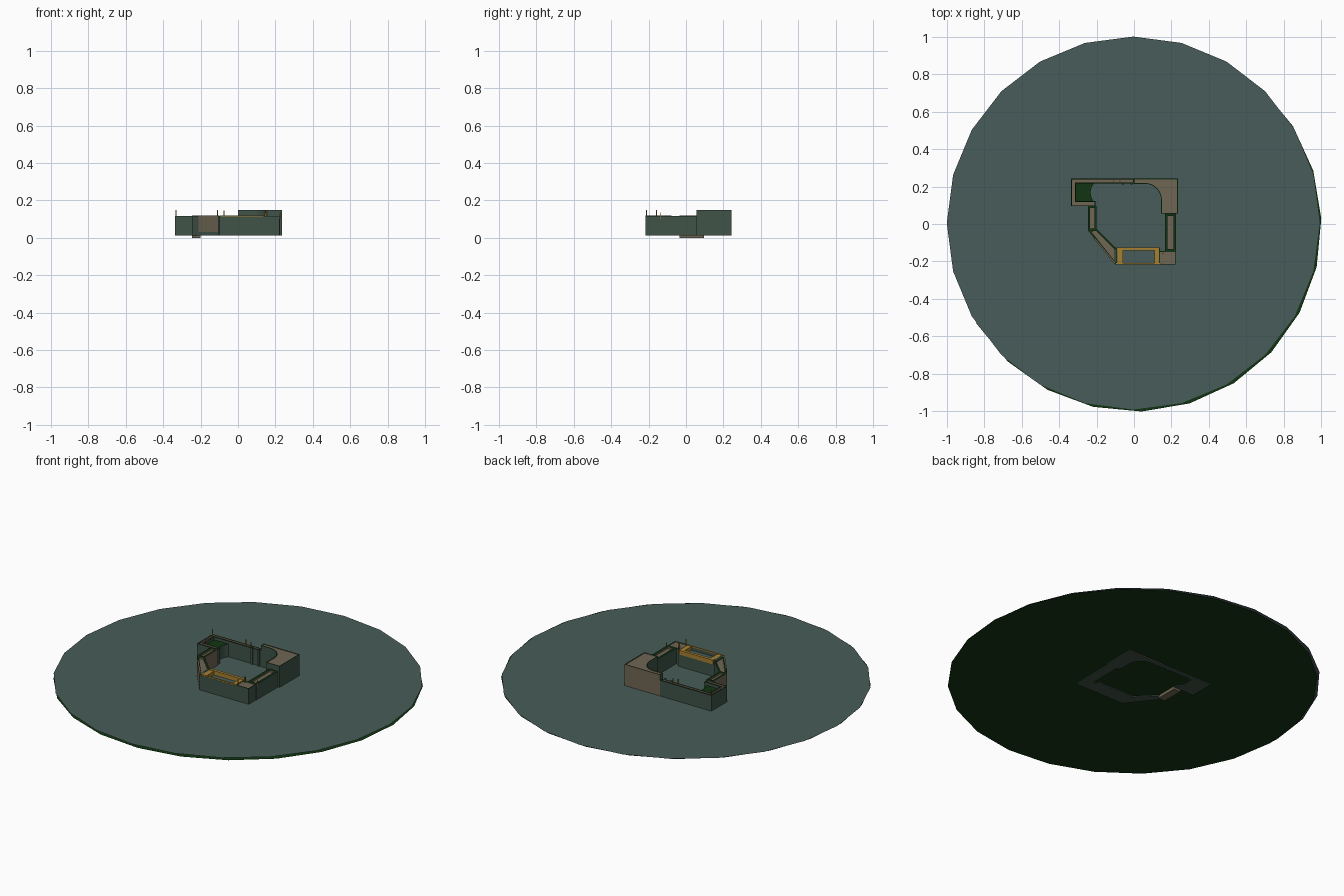
import bpy, bmesh, math

if "Cube" in bpy.data.objects:
    bpy.data.objects.remove(bpy.data.objects["Cube"])

def mat(name, c):
    m = bpy.data.materials.new(name)
    m.diffuse_color = (*c, 1)
    m.use_nodes = True
    m.node_tree.nodes["Principled BSDF"].inputs["Base Color"].default_value = m.diffuse_color
    return m

SLATE = mat("slate ground", (0.065, 0.107, 0.1))
WALL = mat("grey green wall", (0.05, 0.088, 0.066))
GREEN = mat("dark green", (0.006, 0.036, 0.006))
TAN = mat("tan", (0.16, 0.135, 0.09))
GOLD = mat("gold", (0.38, 0.22, 0.03))

def finish(bm, name, mats):
    me = bpy.data.meshes.new(name)
    bm.to_mesh(me)
    bm.free()
    for m in mats:
        me.materials.append(m)
    ob = bpy.data.objects.new(name, me)
    bpy.context.collection.objects.link(ob)
    return ob

def prism(name, pts, z0, z1, side=WALL, top=TAN, rim=0.0, drop=0.01, tan_dir=None):
    """Extruded outline; optional raised rim around a sunken walkway;
    side faces pointing along tan_dir become tan."""
    area = sum(a[0] * b[1] - b[0] * a[1] for a, b in zip(pts, pts[1:] + pts[:1]))
    if area < 0:
        pts = pts[::-1]
    bm = bmesh.new()
    low = [bm.verts.new((x, y, z0)) for x, y in pts]
    high = [bm.verts.new((x, y, z1)) for x, y in pts]
    n = len(pts)
    bm.faces.new(low[::-1])
    cap = bm.faces.new(high)
    for i in range(n):
        j = (i + 1) % n
        bm.faces.new((low[i], low[j], high[j], high[i]))
    bm.normal_update()
    if tan_dir:
        for f in bm.faces:
            if f.normal.x * tan_dir[0] + f.normal.y * tan_dir[1] > 0.9:
                f.material_index = 1
    cap.material_index = 1
    if rim:
        ring = bmesh.ops.inset_region(bm, faces=[cap], thickness=rim, use_even_offset=True)
        for f in ring["faces"]:
            f.material_index = 2
        inner = bmesh.ops.extrude_face_region(bm, geom=[cap])
        bmesh.ops.translate(bm, vec=(0, 0, -drop),
                            verts=[g for g in inner["geom"] if isinstance(g, bmesh.types.BMVert)])
        if cap.is_valid:
            bm.faces.remove(cap)
    return finish(bm, name, [side, top, GREEN])

def box(name, x0, x1, y0, y1, z0, z1, side=WALL, top=TAN, **kw):
    return prism(name, [(x0, y0), (x1, y0), (x1, y1), (x0, y1)], z0, z1, side, top, **kw)

def arc(cx, cy, r, a0, a1, n=8):
    return [(cx + r * math.cos(math.radians(a0 + (a1 - a0) * i / n)),
             cy + r * math.sin(math.radians(a0 + (a1 - a0) * i / n))) for i in range(n + 1)]

def disc(name, cx, cy, z, turn, m):
    bm = bmesh.new()
    bm.faces.new([bm.verts.new((x, y, z)) for x, y in arc(cx, cy, 0.997, turn, turn + 360, 24)[:-1]])
    finish(bm, name, [m])

# Two flat ground sheets, slightly offset
disc("ground_top", -0.004, 0.005, 0.024, 0, SLATE)
disc("ground_underside", 0.005, -0.006, 0.017, 2, GREEN)

B, T = 0.012, 0.117

# Back wall and rear left bastion
prism("back_left_wall", [(-0.337, 0.243), (-0.337, 0.095), (-0.205, 0.095), (-0.205, 0.122),
                         (-0.31, 0.122), (-0.31, 0.217), (0, 0.217), (0, 0.243)], B, T, rim=0.005)
prism("bastion_platform", [(-0.312, 0.22), (-0.312, 0.12), (-0.217, 0.12)]
      + arc(-0.16, 0.168, 0.072, 215, 138), B, 0.1, top=GREEN)
for x in (-0.065, -0.02):
    box("back_wall_post", x, x + 0.012, 0.21, 0.222, B, T + 0.003, top=GREEN)

# Rear right tower with a rounded inner corner and tan back face
prism("corner_tower", [(0, 0.243), (0.235, 0.243), (0.235, 0.055), (0.145, 0.055)]
      + arc(0.06, 0.13, 0.085, 0, 90) + [(0, 0.215)], B, 0.15, tan_dir=(0, 1), rim=0.004, drop=0.003)

# Left wall and diagonal wall
box("left_wall", -0.245, -0.2, -0.035, 0.096, 0.0, 0.12, side=TAN, rim=0.011)
prism("diagonal_wall", [(-0.245, -0.035), (-0.2, -0.026), (-0.09, -0.136), (-0.09, -0.217),
                        (-0.1, -0.217)], B, T, side=WALL, rim=0.009)
prism("diagonal_panel", [(-0.212, -0.082), (-0.208, -0.078), (-0.1, -0.208), (-0.104, -0.215)],
      0.03, 0.12, side=TAN)

# Right wall and front right block
box("right_wall", 0.165, 0.225, -0.146, 0.056, B, T, rim=0.013)
box("front_right_block", 0.135, 0.222, -0.217, -0.145, B, T, rim=0.004, drop=0.004)

# Front gate: sunken slate roof framed by gold beams
box("gate_body", -0.1, 0.14, -0.215, -0.125, B, 0.095, top=SLATE)
box("gate_front_wall", -0.1, 0.14, -0.217, -0.209, B, 0.113, top=GOLD)
box("gate_front_beam", -0.095, 0.14, -0.216, -0.209, 0.113, 0.119, GOLD, GOLD)
box("gate_back_beam", -0.09, 0.135, -0.142, -0.125, 0.095, 0.12, GOLD, GOLD)
for x in (-0.085, 0.11):
    box("gate_side_beam", x, x + 0.026, -0.209, -0.142, 0.095, 0.117, GOLD, GOLD)
box("gate_left_pier", -0.103, -0.085, -0.215, -0.13, B, T)

# Thin poles on the walls
for x, y, z in ((-0.331, 0.235, 0.15), (-0.11, 0.23, 0.15), (-0.075, 0.23, 0.145),
                (0.148, -0.211, 0.15), (0.155, -0.158, 0.15), (0.145, -0.138, 0.135),
                (0.225, -0.138, 0.135)):
    box("pole", x - 0.002, x + 0.002, y - 0.002, y + 0.002, 0.1, z, GOLD, GOLD)
